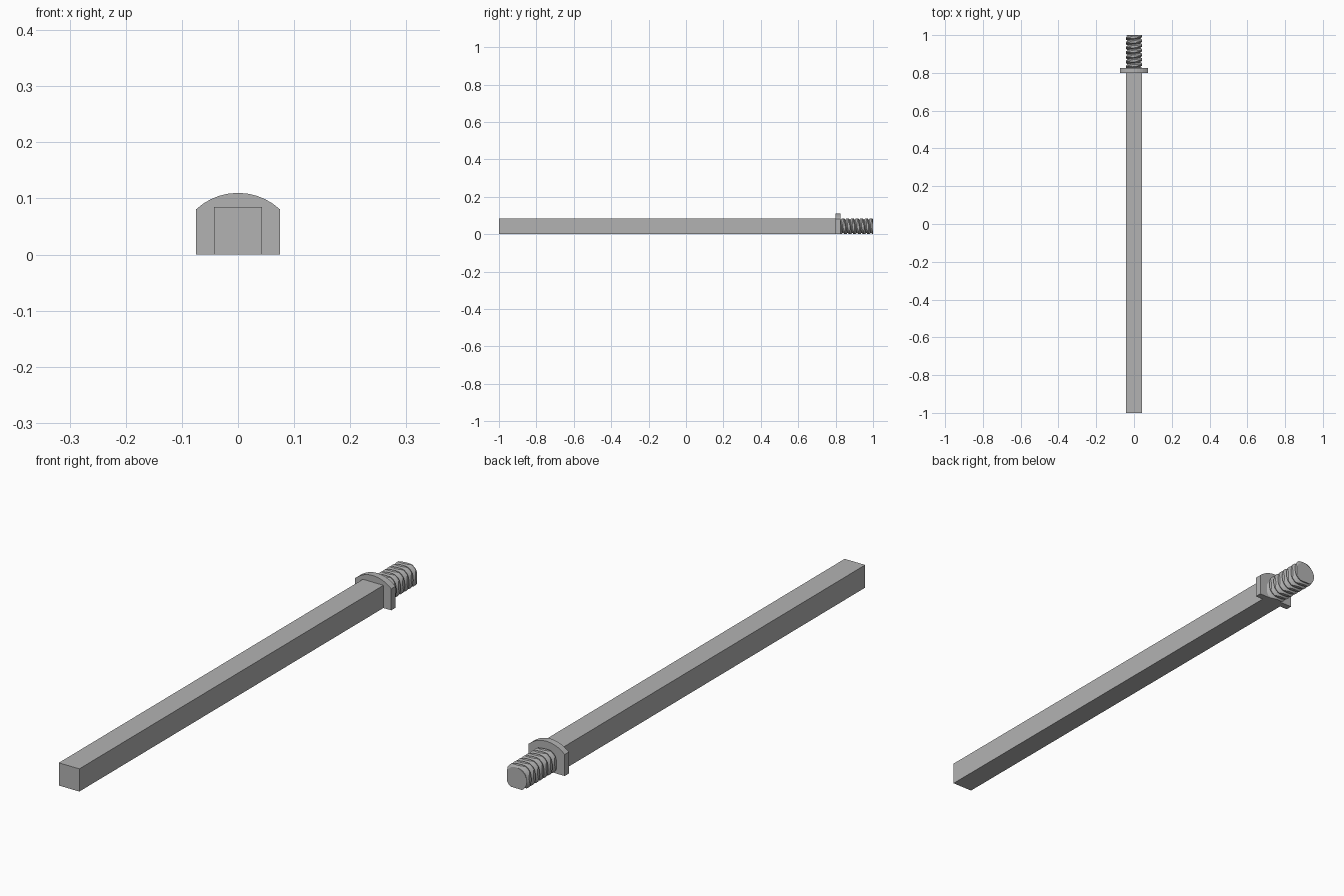
import bpy, bmesh, math
from mathutils import Vector

cube = bpy.data.objects.get("Cube")
if cube:
    bpy.data.objects.remove(cube, do_unlink=True)

HALF = 0.0425            # half thickness of the bar
FLANGE_Y, FLANGE_T = 0.80, 0.025

grey = bpy.data.materials.new("plain_grey")
grey.use_nodes = True
colour = (0.45, 0.45, 0.45, 1)
grey.diffuse_color = colour
grey.node_tree.nodes["Principled BSDF"].inputs["Base Color"].default_value = colour


def add_object(name, bm):
    bmesh.ops.recalc_face_normals(bm, faces=bm.faces)
    mesh = bpy.data.meshes.new(name)
    bm.to_mesh(mesh)
    bm.free()
    obj = bpy.data.objects.new(name, mesh)
    bpy.context.collection.objects.link(obj)
    mesh.materials.append(grey)
    return obj


def extrude_profile(name, profile, y0, y1):
    """Extrude an (x, z) outline along y."""
    bm = bmesh.new()
    face = bm.faces.new([bm.verts.new((x, y0, z)) for x, z in profile])
    out = bmesh.ops.extrude_face_region(bm, geom=[face])
    moved = [g for g in out["geom"] if isinstance(g, bmesh.types.BMVert)]
    bmesh.ops.translate(bm, verts=moved, vec=(0, y1 - y0, 0))
    return add_object(name, bm)


def cut_and_cap(bm, point, normal):
    """Remove everything beyond a plane and close the openings."""
    geom = bm.verts[:] + bm.edges[:] + bm.faces[:]
    out = bmesh.ops.bisect_plane(bm, geom=geom, dist=1e-6, plane_co=point,
                                 plane_no=normal, clear_outer=True)
    edges = [e for e in out["geom_cut"]
             if isinstance(e, bmesh.types.BMEdge) and e.is_boundary]
    bmesh.ops.edgeloop_fill(bm, edges=edges)


# Square bar
extrude_profile("square_bar", [(-HALF, 0), (HALF, 0), (HALF, 2 * HALF), (-HALF, 2 * HALF)],
                -1, FLANGE_Y)

# Flange with straight sides and an arched top
arch_radius, half_width, steps = 0.11, 0.075, 10
sweep = math.asin(half_width / arch_radius)
arch = [(arch_radius * math.sin(a), arch_radius * math.cos(a))
        for a in (sweep * (1 - 2 * i / steps) for i in range(steps + 1))]
extrude_profile("flange", [(-half_width, 0), (half_width, 0)] + arch,
                FLANGE_Y, FLANGE_Y + FLANGE_T)

# Screw thread: a helical ridge, trimmed square at the sides and flat at the ends
pitch, turns, sides = 0.025, 12, 40
root, crest = 0.035, 0.05
ridge = [(0, root), (0.12, root), (0.5, crest), (0.62, crest)]
start = FLANGE_Y - 2 * pitch
bm = bmesh.new()
rows = []
for s in range(turns * sides + 1):
    a = math.tau * s / sides
    rows.append([bm.verts.new((r * math.sin(a), start + pitch * (s / sides + t),
                               HALF + r * math.cos(a))) for t, r in ridge])
for s in range(len(rows) - 1 - sides):
    here = rows[s] + [rows[s + sides][0]]
    there = rows[s + 1] + [rows[s + 1 + sides][0]]
    for i in range(len(ridge)):
        bm.faces.new((here[i], here[i + 1], there[i + 1], there[i]))
bmesh.ops.delete(bm, geom=[v for v in bm.verts if not v.link_faces], context='VERTS')
centre = Vector((0, 0, HALF))
cut_and_cap(bm, (0, FLANGE_Y + FLANGE_T / 2, 0), (0, -1, 0))
cut_and_cap(bm, (0, 1, 0), (0, 1, 0))
for normal in ((1, 0, 0), (-1, 0, 0), (0, 0, 1), (0, 0, -1)):
    cut_and_cap(bm, centre + HALF * Vector(normal), normal)
add_object("screw_thread", bm)
